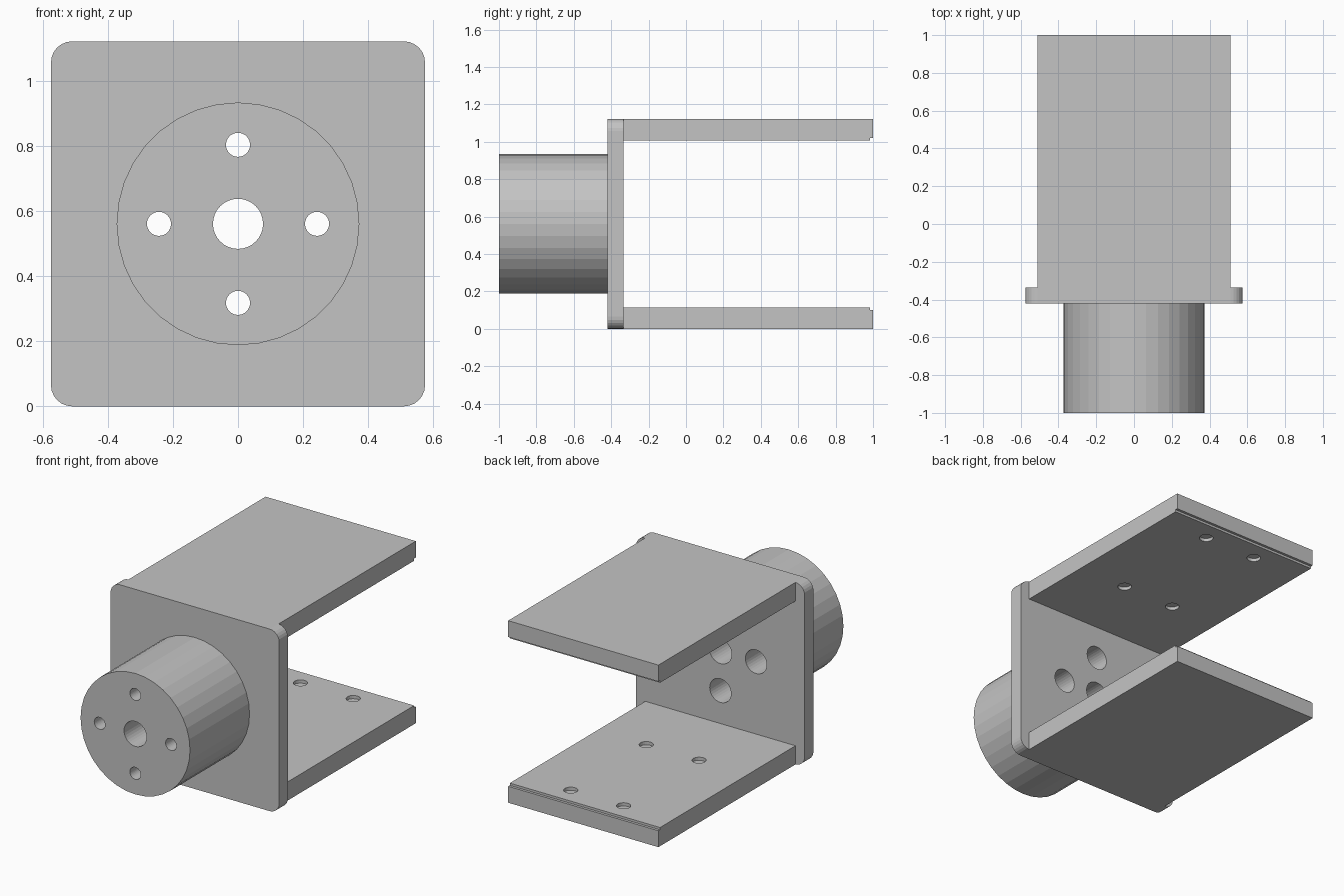
import bpy, bmesh, math
from mathutils import Matrix, Vector

if "Cube" in bpy.data.objects:
    bpy.data.objects.remove(bpy.data.objects["Cube"], do_unlink=True)

GREY = (0.55, 0.55, 0.55, 1)
grey = bpy.data.materials.new("plain grey")
grey.use_nodes = True
grey.diffuse_color = GREY
grey.node_tree.nodes["Principled BSDF"].inputs["Base Color"].default_value = GREY

MID = 0.561             # height of the hub axis
HEIGHT = 2 * MID
PLATE_FRONT, PLATE_BACK = -0.42, -0.335


def finish(name, bm):
    bmesh.ops.recalc_face_normals(bm, faces=bm.faces)
    mesh = bpy.data.meshes.new(name)
    bm.to_mesh(mesh)
    bm.free()
    mesh.materials.append(grey)
    obj = bpy.data.objects.new(name, mesh)
    bpy.context.collection.objects.link(obj)
    return obj


def extrude(name, points, direction):
    """Close an outline and push it along a direction."""
    bm = bmesh.new()
    face = bm.faces.new([bm.verts.new(p) for p in points])
    new = bmesh.ops.extrude_face_region(bm, geom=[face])["geom"]
    bmesh.ops.translate(bm, vec=direction,
                        verts=[v for v in new if isinstance(v, bmesh.types.BMVert)])
    return finish(name, bm)


def add_turned(bm, profile, place, sides=32):
    """Add a stepped round solid: (radius, distance along the y axis)."""
    rings = []
    for r, y in profile:
        ring = []
        for i in range(sides):
            a = math.tau * i / sides
            ring.append(bm.verts.new(place @ Vector((r * math.cos(a), y, r * math.sin(a)))))
        rings.append(ring)
    for a, b in zip(rings, rings[1:]):
        for i in range(sides):
            j = (i + 1) % sides
            bm.faces.new((a[i], a[j], b[j], b[i]))
    bm.faces.new(rings[0])
    bm.faces.new(rings[-1])


def cut(obj, cutter):
    mod = obj.modifiers.new("holes", "BOOLEAN")
    mod.operation = "DIFFERENCE"
    mod.solver = "EXACT"
    mod.object = cutter
    bpy.context.view_layer.objects.active = obj
    bpy.ops.object.modifier_apply(modifier=mod.name)


# Mounting plate with rounded corners
HALF, CORNER, STEPS = 0.575, 0.065, 6
outline = []
for quarter, (sx, sz) in enumerate([(1, 1), (-1, 1), (-1, -1), (1, -1)]):
    for k in range(STEPS + 1):
        a = math.pi / 2 * (quarter + k / STEPS)
        outline.append((sx * (HALF - CORNER) + CORNER * math.cos(a), PLATE_FRONT,
                        MID + sz * (MID - CORNER) + CORNER * math.sin(a)))
plate = extrude("mounting_plate", outline, (0, PLATE_BACK - PLATE_FRONT, 0))

# Round hub on the front
bm = bmesh.new()
axis = Matrix.Translation((0, 0, MID))
add_turned(bm, [(0.373, -1), (0.373, PLATE_FRONT)], axis, 36)
hub = finish("hub", bm)

# Shaft bore and four screw holes, recessed from the back
bm = bmesh.new()
add_turned(bm, [(0.077, -1.1), (0.077, -0.2)], axis)
for dx, dz in [(1, 0), (-1, 0), (0, 1), (0, -1)]:
    place = Matrix.Translation((0.243 * dx, 0, MID + 0.243 * dz))
    add_turned(bm, [(0.037, -1.1), (0.037, -0.87), (0.073, -0.87), (0.073, -0.2)], place)
cutter = finish("bore_cutter", bm)
cutter.hide_render = True
cut(plate, cutter)
cut(hub, cutter)
bpy.data.objects.remove(cutter, do_unlink=True)

# Two arms with a small step at the tip and shallow holes on the inner face
ARM, THICK, LIP = 0.512, 0.115, 0.014
for name, flip in [("lower_arm", False), ("upper_arm", True)]:
    def level(z):
        return HEIGHT - z if flip else z
    side = [(PLATE_BACK, 0), (1, 0), (1, THICK - LIP), (0.984, THICK - LIP),
            (0.984, THICK), (PLATE_BACK, THICK)]
    arm = extrude(name, [(-ARM, y, level(z)) for y, z in side], (2 * ARM, 0, 0))
    bm = bmesh.new()
    for x in (-0.18, 0.18):
        for y in (0.13, 0.865):
            place = Matrix.Translation((x, y, level(THICK))) @ Matrix.Rotation(math.pi / 2, 4, "X")
            add_turned(bm, [(0.04, -0.02), (0.04, 0.02)], place, 24)
    cutter = finish("arm_cutter", bm)
    cutter.hide_render = True
    cut(arm, cutter)
    bpy.data.objects.remove(cutter, do_unlink=True)
